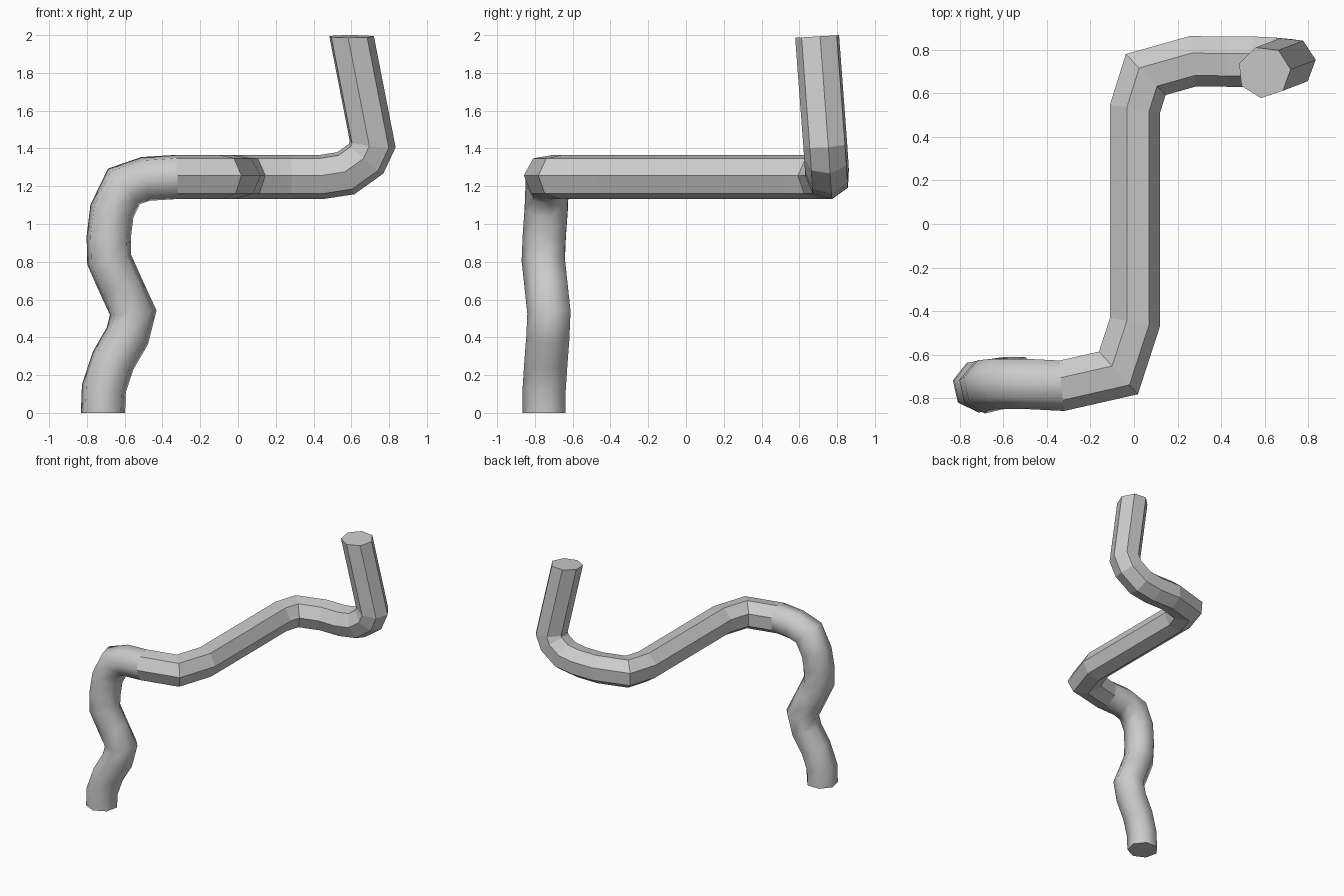
import bpy, bmesh, math
from mathutils import Vector

if "Cube" in bpy.data.objects:
    bpy.data.objects.remove(bpy.data.objects["Cube"])

SIDES, R = 7, 0.12

# Centre line from the floor end to the upright end
PATH = [Vector(p) for p in [
    (-0.715, -0.745, 0.0), (-0.71, -0.745, 0.13), (-0.66, -0.735, 0.28),
    (-0.585, -0.725, 0.41), (-0.555, -0.72, 0.53), (-0.62, -0.735, 0.67),
    (-0.682, -0.75, 0.81), (-0.685, -0.745, 0.93), (-0.668, -0.735, 1.07),
    (-0.605, -0.73, 1.20), (-0.49, -0.73, 1.24), (-0.33, -0.738, 1.25),
    (-0.075, -0.68, 1.25), (0.0, -0.45, 1.25), (0.0, 0.53, 1.25),
    (0.05, 0.69, 1.25), (0.27, 0.752, 1.25), (0.44, 0.75, 1.25),
    (0.57, 0.75, 1.27), (0.675, 0.745, 1.345), (0.71, 0.74, 1.42),
    (0.598, 0.697, 1.993)]]
SMOOTH_RINGS = 11
END_NORMAL = Vector((0, -0.06, 1)).normalized()


def slide(ring, direction, centre, normal):
    """Project a ring along the segment onto the next mitre plane."""
    return [p + direction * ((centre - p).dot(normal) / direction.dot(normal)) for p in ring]


# Seven-sided profile, one corner facing the front
ring = [PATH[0] + Vector((R * math.sin(a), -R * math.cos(a), 0))
        for a in (2 * math.pi * i / SIDES for i in range(SIDES))]
rings = [ring]
for i in range(1, len(PATH)):
    d = (PATH[i] - PATH[i - 1]).normalized()
    if i < len(PATH) - 1:
        normal = (d + (PATH[i + 1] - PATH[i]).normalized()).normalized()
    else:
        normal = END_NORMAL
    ring = slide(ring, d, PATH[i], normal)
    rings.append(ring)

# Skin the tube: soft lower leg, faceted upper run, capped ends
bm = bmesh.new()
vr = [[bm.verts.new(p) for p in r] for r in rings]
for k in range(len(vr) - 1):
    for i in range(SIDES):
        j = (i + 1) % SIDES
        f = bm.faces.new((vr[k][i], vr[k][j], vr[k + 1][j], vr[k + 1][i]))
        f.smooth = k < SMOOTH_RINGS
bm.faces.new(vr[0][::-1])
bm.faces.new(vr[-1])
bmesh.ops.recalc_face_normals(bm, faces=bm.faces[:])
for e in bm.edges:
    if len(e.link_faces) == 2 and not all(f.smooth for f in e.link_faces):
        e.smooth = False

mesh = bpy.data.meshes.new("bent_pipe")
bm.to_mesh(mesh)
bm.free()
pipe = bpy.data.objects.new("bent_pipe", mesh)
bpy.context.collection.objects.link(pipe)
